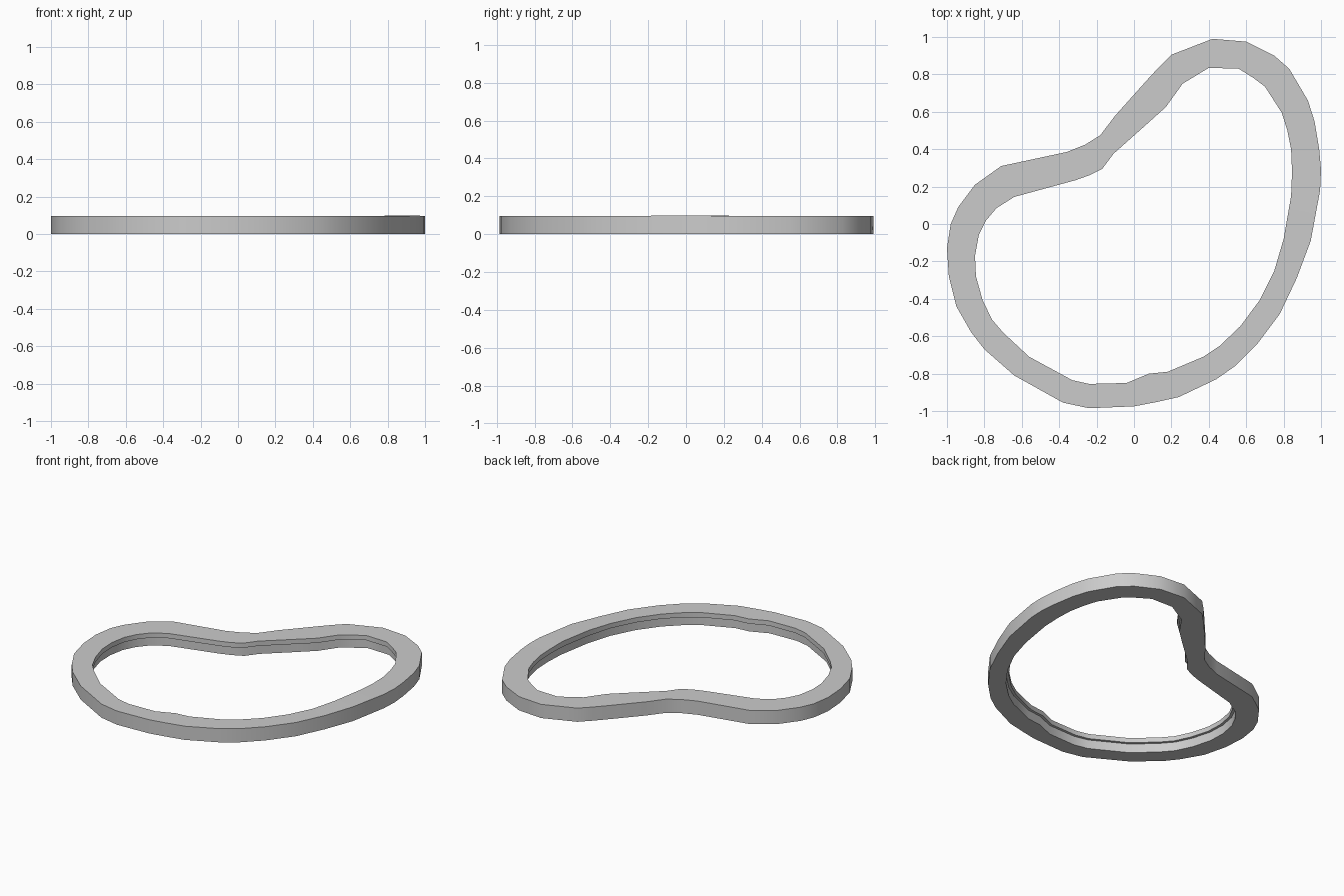
import bpy, bmesh, math
from mathutils import Vector

# Kidney outline: outer and inner edges, paired point by point
OUTER = [(.42, .99), (.60, .975), (.75, .90), (.83, .83), (.93, .66), (.965, .55), (.99, .40),
         (1, .29), (.995, .18), (.945, -.09), (.87, -.29), (.78, -.48), (.66, -.64), (.54, -.76),
         (.44, -.83), (.24, -.925), (.12, -.952), (0, -.975), (-.24, -.985), (-.38, -.955),
         (-.64, -.81), (-.80, -.67), (-.87, -.58), (-.95, -.44), (-.99, -.28), (-1, -.13),
         (-.98, 0), (-.94, .09), (-.85, .21), (-.71, .31), (-.36, .385), (-.26, .425),
         (-.18, .475), (-.10, .58), (.07, .77), (.13, .835), (.20, .905)]
INNER = [(.40, .835), (.56, .83), (.64, .78), (.70, .735), (.79, .595), (.82, .50), (.84, .40),
         (.845, .28), (.84, .15), (.80, -.08), (.75, -.25), (.67, -.41), (.57, -.545), (.46, -.65),
         (.37, -.71), (.18, -.79), (.08, -.80), (-.04, -.85), (-.24, -.855), (-.33, -.835),
         (-.56, -.71), (-.70, -.58), (-.76, -.51), (-.81, -.405), (-.845, -.28), (-.85, -.17),
         (-.83, -.06), (-.79, .02), (-.735, .085), (-.64, .145), (-.31, .235), (-.24, .26),
         (-.17, .295), (-.11, .375), (.07, .535), (.17, .625), (.26, .75)]
HEIGHT, LIP_Z, LIP = 0.095, 0.062, 0.018


def top_z(p):
    # slight swell of the top along the right side
    return HEIGHT + 0.01 * math.exp(-((p.x - .88) ** 2 + (p.y - .03) ** 2) / .02)


bm = bmesh.new()
rings = []
for o, i in zip(OUTER, INNER):
    o, i = Vector((*o, 0)), Vector((*i, 0))
    back = i + (o - i).normalized() * LIP   # wall recessed beneath the lip
    section = [(o, 0), (o, top_z(o)), (i, top_z(i)), (i, LIP_Z), (back, LIP_Z), (back, 0)]
    rings.append([bm.verts.new((p.x, p.y, z)) for p, z in section])

# Skin the cross-sections into a closed loop
for k, a in enumerate(rings):
    b = rings[(k + 1) % len(rings)]
    for j in range(6):
        n = (j + 1) % 6
        bm.faces.new((a[j], a[n], b[n], b[j]))
bmesh.ops.recalc_face_normals(bm, faces=bm.faces)

mesh = bpy.data.meshes.new("kidney_rim")
bm.to_mesh(mesh)
bm.free()
rim = bpy.data.objects.new("kidney_rim", mesh)
bpy.context.collection.objects.link(rim)
bpy.context.view_layer.objects.active = rim
rim.select_set(True)
bpy.ops.object.shade_smooth_by_angle(angle=math.radians(35))
